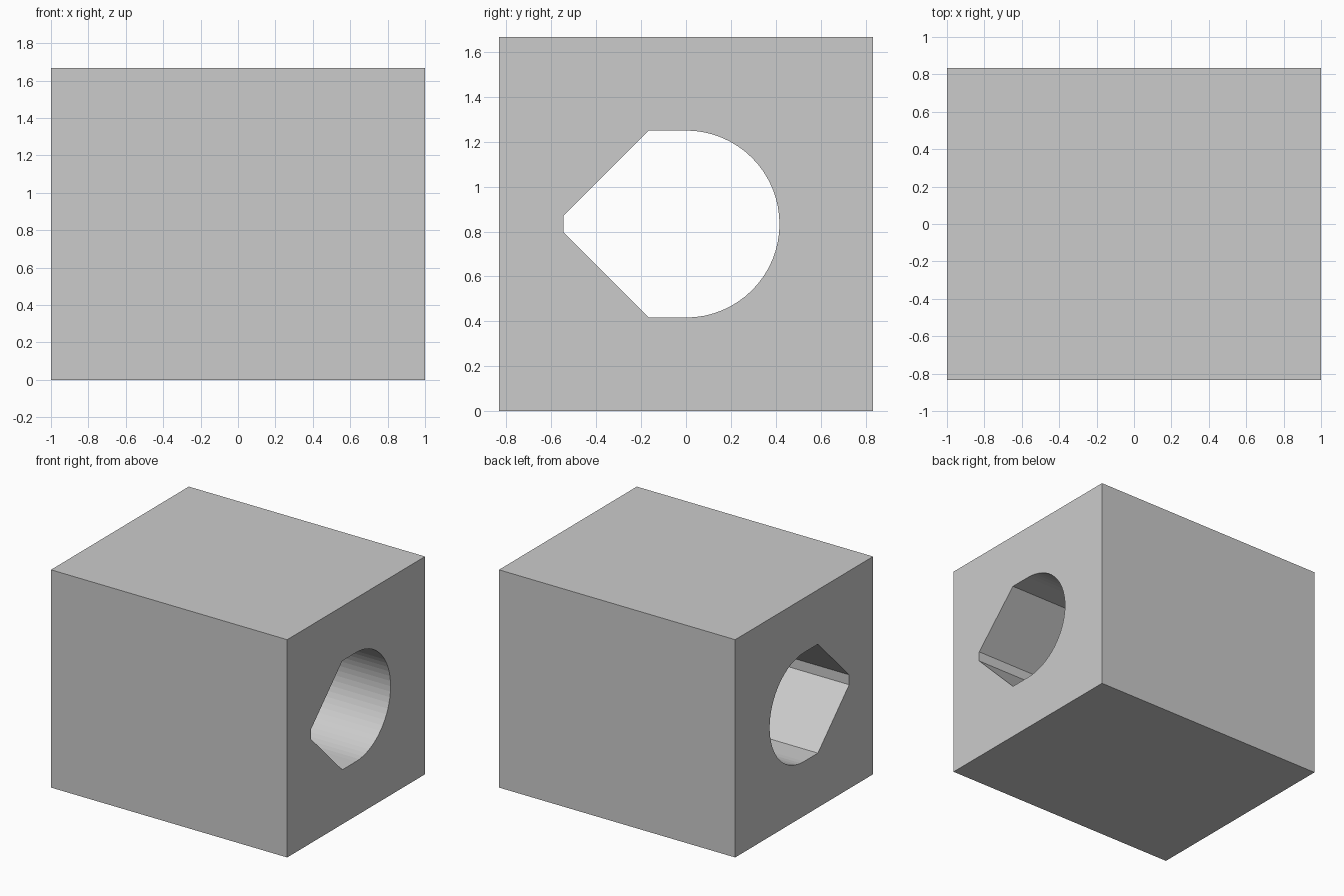
import bpy, bmesh, math

if "Cube" in bpy.data.objects:
    bpy.data.objects.remove(bpy.data.objects["Cube"])

HALF, MID, R = 0.8333, 0.8333, 0.4167   # block half width, hole centre height, hole radius
TIP_Y, TIP_H, FLAT_Y = -0.545, 0.038, -0.1667
SEGMENTS = 32

# Outer square of the block (y, z)
outer = [(-HALF, 0), (HALF, 0), (HALF, 2 * HALF), (-HALF, 2 * HALF)]

# Teardrop hole: half circle, short flats, 45 degree slopes and a blunt tip
arc = [-math.pi / 2 + math.pi * i / SEGMENTS for i in range(SEGMENTS + 1)]
hole = [(R * math.cos(a), MID + R * math.sin(a)) for a in arc]
hole += [(FLAT_Y, MID + R), (TIP_Y, MID + TIP_H), (TIP_Y, MID - TIP_H), (FLAT_Y, MID - R)]

# Both outlines in one filled curve, extruded along the length
curve = bpy.data.curves.new("block_profile", 'CURVE')
curve.dimensions = '2D'
curve.fill_mode = 'BOTH'
curve.extrude = 1.0
for outline in (outer, hole):
    spline = curve.splines.new('POLY')
    spline.points.add(len(outline) - 1)
    for point, (y, z) in zip(spline.points, outline):
        point.co = (y, z, 0, 1)
    spline.use_cyclic_u = True

profile = bpy.data.objects.new("block_profile", curve)
bpy.context.collection.objects.link(profile)
bpy.context.view_layer.update()
depsgraph = bpy.context.evaluated_depsgraph_get()
mesh = bpy.data.meshes.new_from_object(profile.evaluated_get(depsgraph))
bpy.data.objects.remove(profile)

# Weld caps to sides, and turn flat profile upright so the length runs along x
bm = bmesh.new()
bm.from_mesh(mesh)
bmesh.ops.remove_doubles(bm, verts=bm.verts, dist=1e-4)
for v in bm.verts:
    v.co = (v.co.z, v.co.x, v.co.y)
bmesh.ops.recalc_face_normals(bm, faces=bm.faces)
for f in bm.faces:
    f.smooth = False
bm.to_mesh(mesh)
bm.free()

mesh.name = "block_with_teardrop_hole"
block = bpy.data.objects.new("block_with_teardrop_hole", mesh)
bpy.context.collection.objects.link(block)
